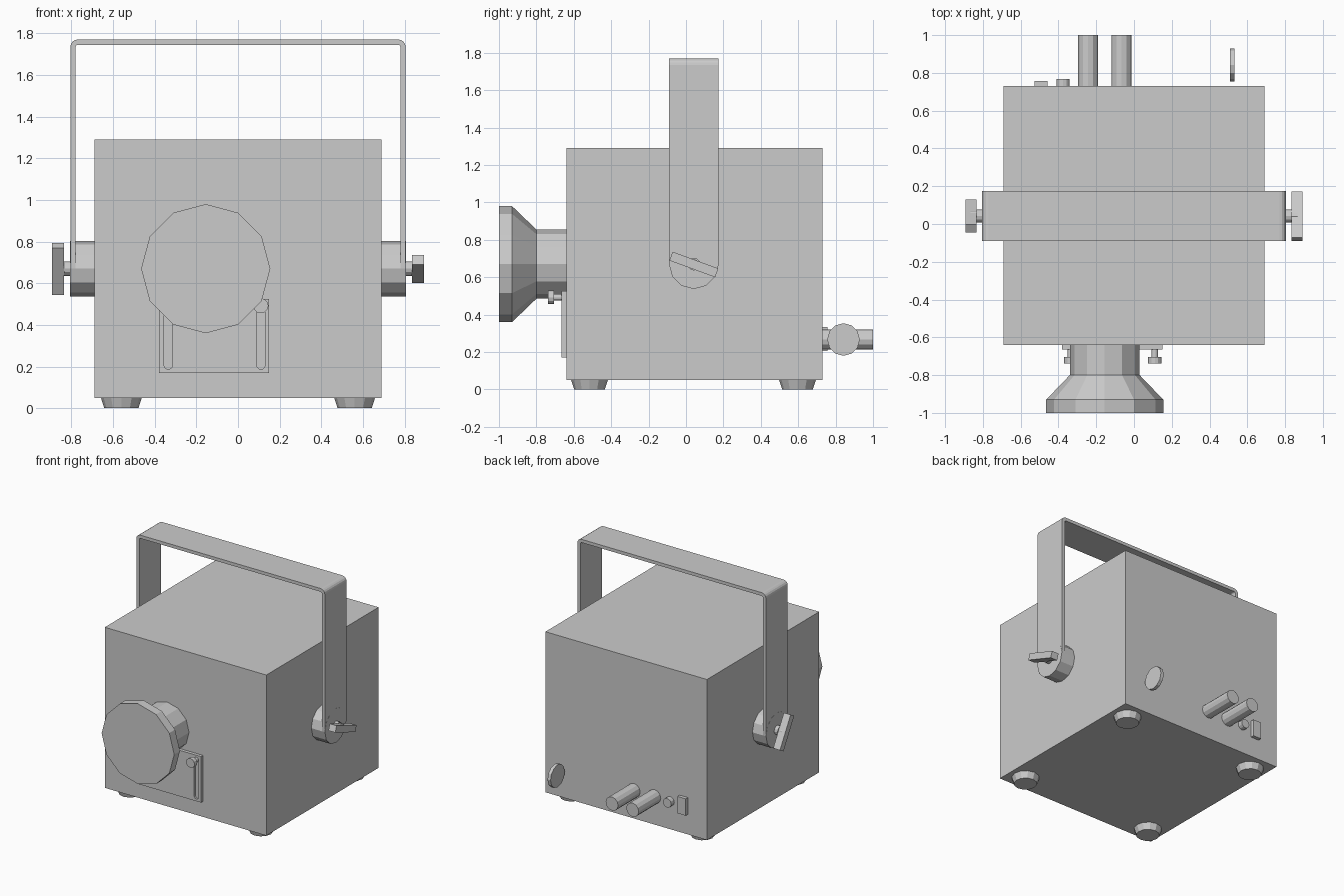
import bpy, bmesh, math
from mathutils import Matrix, Vector

if "Cube" in bpy.data.objects:
    bpy.data.objects.remove(bpy.data.objects["Cube"])


def finish(name, bm):
    bmesh.ops.recalc_face_normals(bm, faces=bm.faces)
    me = bpy.data.meshes.new(name)
    bm.to_mesh(me)
    bm.free()
    ob = bpy.data.objects.new(name, me)
    bpy.context.collection.objects.link(ob)
    return ob


def box(name, lo, hi):
    lo, hi = Vector(lo), Vector(hi)
    bm = bmesh.new()
    bmesh.ops.create_cube(bm, size=1)
    for v in bm.verts:
        v.co = Vector(v.co[i] * (hi[i] - lo[i]) + (lo[i] + hi[i]) / 2 for i in range(3))
    return finish(name, bm)


def turned(name, origin, axis, profile, n=12):
    """Closed 12-sided turning; profile is (distance along axis, radius)."""
    axis = Vector(axis)
    up = Vector((0, 0, 1)) if abs(axis.z) < 0.5 else Vector((1, 0, 0))
    side = axis.cross(up)
    bm = bmesh.new()
    rings = []
    for d, r in profile:
        angles = [2 * math.pi * i / n for i in range(n)]
        rings.append([bm.verts.new(Vector(origin) + axis * d
                                   + r * (up * math.cos(a) + side * math.sin(a)))
                      for a in angles])
    for a, b in zip(rings, rings[1:]):
        for i in range(n):
            j = (i + 1) % n
            bm.faces.new((a[i], a[j], b[j], b[i]))
    bm.faces.new(rings[0])
    bm.faces.new(rings[-1])
    return finish(name, bm)


def extruded(name, points, offset):
    bm = bmesh.new()
    face = bm.faces.new([bm.verts.new(p) for p in points])
    ext = bmesh.ops.extrude_face_region(bm, geom=[face], use_keep_orig=True)
    verts = [g for g in ext["geom"] if isinstance(g, bmesh.types.BMVert)]
    bmesh.ops.translate(bm, verts=verts, vec=offset)
    return finish(name, bm)


# Housing and feet
box("housing", (-0.69, -0.64, 0.05), (0.69, 0.73, 1.29))
for x in (-0.56, 0.56):
    for y in (-0.516, 0.596):
        turned("foot", (x, y, 0), (0, 0, 1), [(0, 0.082), (0.05, 0.098)])

# Lens barrel with flared hood
turned("lens", (-0.155, -0.63, 0.67), (0, -1, 0),
       [(0, 0.185), (0.17, 0.185), (0.30, 0.31), (0.37, 0.31)])

# Adjustment plate with two rounded slots and clamping screws
plate = box("slotted_plate", (-0.38, -0.665, 0.17), (0.15, -0.64, 0.525))
for x in (-0.335, 0.11):
    outline = []
    for cz, start in ((0.49, 0), (0.207, math.pi)):
        for i in range(7):
            a = start + math.pi * i / 6
            outline.append((x + 0.02 * math.cos(a), -0.70, cz + 0.02 * math.sin(a)))
    cutter = extruded("slot_cutter", outline, (0, 0.05, 0))
    cutter.hide_render = True
    cutter.hide_set(True)
    mod = plate.modifiers.new("slot", 'BOOLEAN')
    mod.object = cutter
    mod.operation = 'DIFFERENCE'
    mod.solver = 'EXACT'
    turned("clamp_screw", (x, -0.64, 0.492), (0, -1, 0),
           [(0, 0.017), (0.065, 0.017), (0.065, 0.036), (0.098, 0.036)])

# Bent strap handle: mirrored outer and inner outlines with rounded corners
def strap_side(w, top, r):
    arc = [(w - r + r * math.cos(a), top - r + r * math.sin(a))
           for a in (math.pi / 2 * i / 4 for i in range(5))]
    right = [(w, 0.67)] + arc
    return right + [(-x, z) for x, z in reversed(right)]

outline = strap_side(0.805, 1.77, 0.035) + strap_side(0.78, 1.745, 0.012)[::-1]
extruded("handle", [(x, -0.091, z) for x, z in outline], (0, 0.266, 0))

# Pivot hubs and wing knobs, each wing turned to its own angle
for s, tilt in ((1, 20), (-1, 60)):
    turned("pivot_hub", (s * 0.68, 0.042, 0.67), (s, 0, 0), [(0, 0.133), (0.126, 0.133)])
    turned("pivot_stem", (s * 0.80, 0.042, 0.67), (s, 0, 0),
           [(0, 0.034), (0.035, 0.034), (0.035, 0.026), (0.065, 0.026)])
    wing = box("wing_knob", (-0.029, -0.13, -0.025), (0.029, 0.13, 0.025))
    wing.data.transform(Matrix.Translation((s * 0.864, 0.042, 0.668))
                        @ Matrix.Rotation(math.radians(-tilt), 4, 'X'))

# Rear connectors, button, switch and disc
for x in (-0.243, -0.067):
    turned("rear_connector", (x, 0.72, 0.267), (0, 1, 0), [(0, 0.053), (0.28, 0.053)])
turned("rear_button", (-0.376, 0.72, 0.267), (0, 1, 0), [(0, 0.035), (0.048, 0.035)])
box("rear_switch", (-0.527, 0.72, 0.205), (-0.458, 0.757, 0.335))
turned("rear_disc", (0.507, 0.842, 0.267), (1, 0, 0), [(0, 0.087), (0.026, 0.087)])
